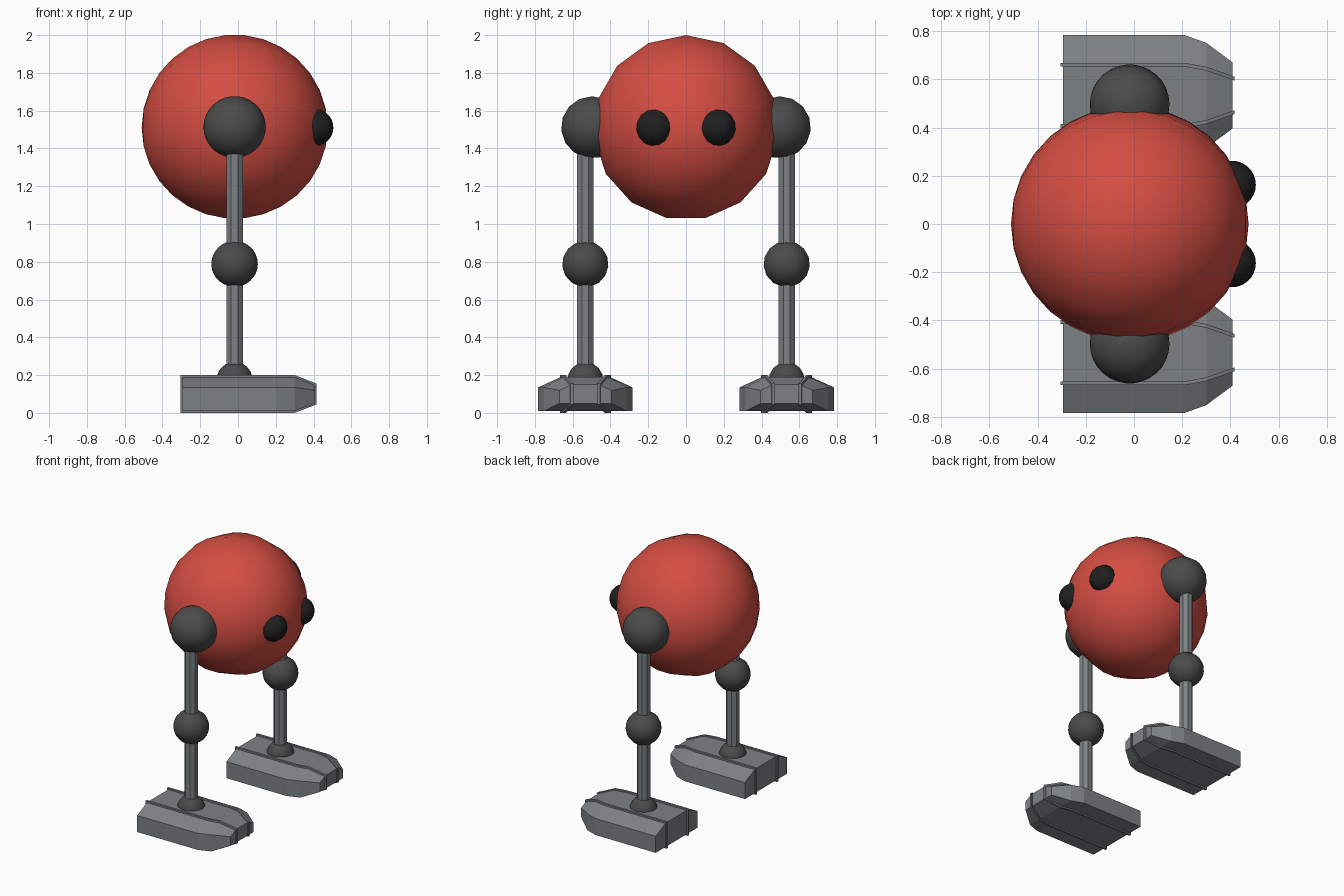
import bpy
import math

if "Cube" in bpy.data.objects:
    bpy.data.objects.remove(bpy.data.objects["Cube"])

X = -0.018      # fore-aft centre of body and legs
LEG_Y = 0.533   # sideways position of the legs


def material(name, rgb):
    m = bpy.data.materials.new(name)
    m.diffuse_color = (*rgb, 1)
    m.use_nodes = True
    m.node_tree.nodes["Principled BSDF"].inputs["Base Color"].default_value = m.diffuse_color
    return m


RED = material("red", (0.66, 0.075, 0.055))
GREY = material("steel grey", (0.205, 0.222, 0.235))
DARK = material("dark grey", (0.070, 0.070, 0.070))
BLACK = material("black", (0.014, 0.014, 0.014))


def make(name, verts, faces, mat, smooth=False):
    me = bpy.data.meshes.new(name)
    me.from_pydata(verts, [], faces)
    me.materials.append(mat)
    ob = bpy.data.objects.new(name, me)
    bpy.context.collection.objects.link(ob)
    bpy.context.view_layer.objects.active = ob
    bpy.ops.object.select_all(action='DESELECT')
    ob.select_set(True)
    bpy.ops.object.mode_set(mode='EDIT')
    bpy.ops.mesh.select_all(action='SELECT')
    bpy.ops.mesh.normals_make_consistent(inside=False)
    bpy.ops.object.mode_set(mode='OBJECT')
    if smooth:
        bpy.ops.object.shade_smooth_by_angle(angle=math.radians(35))
    return ob


def loft(name, rings, mat):
    """Skin a list of equal closed rings and cap both ends."""
    n = len(rings[0])
    verts = [p for r in rings for p in r]
    faces = [(k * n + i, k * n + (i + 1) % n, (k + 1) * n + (i + 1) % n, (k + 1) * n + i)
             for k in range(len(rings) - 1) for i in range(n)]
    faces += [tuple(range(n)), tuple(range(len(verts) - n, len(verts)))]
    return make(name, verts, faces, mat)


def ball(name, c, r, mat, n=15):
    """Sphere with poles along x and a vertex row straight up."""
    verts = [(c[0] + r, c[1], c[2])]
    for j in range(1, n):
        a = math.pi * j / n
        for i in range(n):
            b = math.tau * i / n
            verts.append((c[0] + r * math.cos(a),
                          c[1] + r * math.sin(a) * math.sin(b),
                          c[2] + r * math.sin(a) * math.cos(b)))
    verts.append((c[0] - r, c[1], c[2]))
    last = len(verts) - 1
    faces = []
    for i in range(n):
        k = (i + 1) % n
        faces.append((0, 1 + i, 1 + k))
        faces.append((last, last - n + k, last - n + i))
        for j in range(n - 2):
            s = 1 + j * n
            faces.append((s + i, s + n + i, s + n + k, s + k))
    return make(name, verts, faces, mat, True)


# Body
ball("body", (-0.0175, 0, 1.51), 0.4925, RED)

# Foot sections: x, width scale, height scale
STATIONS = [(-0.295, 1, 1), (0.21, 1, 1), (0.30, 0.87, 1), (0.408, 0.55, 0.55)]
PROFILE = [(-0.25, 0.01), (0.25, 0.01), (0.25, 0.135),
           (0.13, 0.19), (-0.13, 0.19), (-0.25, 0.135)]

for side, label in ((-1, "right"), (1, "left")):
    y = side * LEG_Y

    # Eye
    ball(label + "_eye", (0.405, side * 0.163, 1.51), 0.1, BLACK)

    # Joints
    ball(label + "_hip", (X, side * 0.497, 1.512), 0.165, DARK)
    ball(label + "_knee", (X, y, 0.788), 0.123, DARK)
    ball(label + "_ankle", (X, y, 0.175), 0.095, DARK)

    # Eight-sided leg rods
    for part, z0, z1 in (("shin", 0.17, 0.79), ("thigh", 0.79, 1.50)):
        rings = [[(X + 0.047 * math.cos((i + 0.5) * math.pi / 4),
                   y + 0.047 * math.sin((i + 0.5) * math.pi / 4), z)
                  for i in range(8)] for z in (z0, z1)]
        loft(label + "_" + part, rings, GREY)

    # Foot
    rings = [[(x, y + py * w, 0.1 + (pz - 0.1) * h) for py, pz in PROFILE]
             for x, w, h in STATIONS]
    loft(label + "_foot", rings, GREY)

    # Raised bands running along each foot
    for edge in (-1, 1):
        rings = []
        for x, w, h in STATIONS:
            bx = -0.305 if x < 0 else (0.416 if x > 0.4 else x)
            m = y + edge * 0.127 * w
            rings.append([(bx, m - 0.008, 0.1 - 0.1 * h), (bx, m + 0.008, 0.1 - 0.1 * h),
                          (bx, m + 0.008, 0.1 + 0.1 * h), (bx, m - 0.008, 0.1 + 0.1 * h)])
        loft(label + ("_inner" if edge * side < 0 else "_outer") + "_foot_band", rings, GREY)
